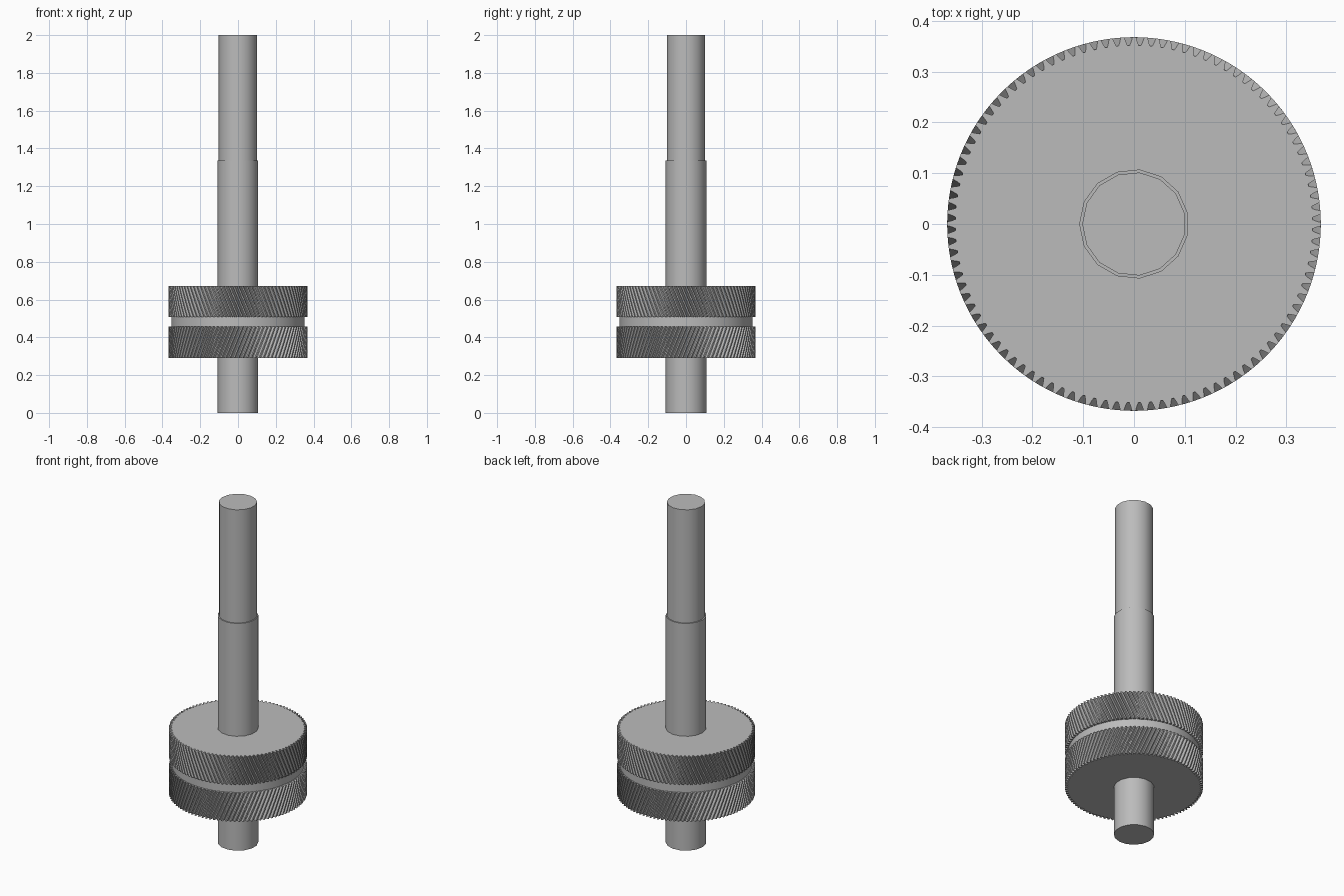
import bpy, bmesh, math

cube = bpy.data.objects.get("Cube")
if cube:
    bpy.data.objects.remove(cube, do_unlink=True)

steel = bpy.data.materials.new("grey_steel")
steel.use_nodes = True
GREY = (0.5, 0.5, 0.5, 1)
steel.diffuse_color = GREY
steel.node_tree.nodes["Principled BSDF"].inputs["Base Color"].default_value = GREY


def loft(name, layers, smooth_angle):
    """Bridge stacked closed outlines of equal point count and cap both ends."""
    bm = bmesh.new()
    rings = [[bm.verts.new(p) for p in layer] for layer in layers]
    n = len(rings[0])
    for low, high in zip(rings, rings[1:]):
        for i in range(n):
            j = (i + 1) % n
            bm.faces.new((low[i], low[j], high[j], high[i]))
    bm.faces.new(rings[0][::-1])
    bm.faces.new(rings[-1])
    mesh = bpy.data.meshes.new(name)
    bm.to_mesh(mesh)
    bm.free()
    mesh.materials.append(steel)
    obj = bpy.data.objects.new(name, mesh)
    bpy.context.collection.objects.link(obj)
    bpy.ops.object.select_all(action='DESELECT')
    obj.select_set(True)
    bpy.context.view_layer.objects.active = obj
    bpy.ops.object.shade_smooth_by_angle(angle=math.radians(smooth_angle))
    return obj


def circle(radius, z, sides):
    step = math.tau / sides
    return [(radius * math.cos(math.pi + i * step),
             radius * math.sin(math.pi + i * step), z) for i in range(sides)]


TEETH, ROOT, TIP = 100, 0.352, 0.368
# One tooth: fraction of the pitch and radius, from root to tip and back
TOOTH = [(-0.40, ROOT), (-0.27, 0.359), (-0.15, TIP),
         (0.15, TIP), (0.27, 0.359), (0.40, ROOT)]


def gear_outline(z, turn):
    pitch = math.tau / TEETH
    points = []
    for t in range(TEETH):
        for part, radius in TOOTH:
            a = (t + part) * pitch + turn
            points.append((radius * math.cos(a), radius * math.sin(a), z))
    return points


def helical_gear(name, z0, z1, twist_start, twist_end, steps=6):
    layers = []
    for s in range(steps + 1):
        f = s / steps
        layers.append(gear_outline(z0 + (z1 - z0) * f,
                                   twist_start + (twist_end - twist_start) * f))
    loft(name, layers, 25)


# Stepped shaft
SIDES = 15
loft("shaft", [circle(0.108, 0, SIDES), circle(0.108, 1.335, SIDES),
               circle(0.102, 1.335, SIDES), circle(0.102, 2, SIDES)], 30)

# Opposed helical gears with a plain collar between them
TWIST = 0.19
helical_gear("lower_gear", 0.29, 0.457, -TWIST, 0)
helical_gear("upper_gear", 0.507, 0.672, 0, -TWIST)
loft("gear_collar", [circle(ROOT, 0.457, TEETH), circle(ROOT, 0.507, TEETH)], 30)
